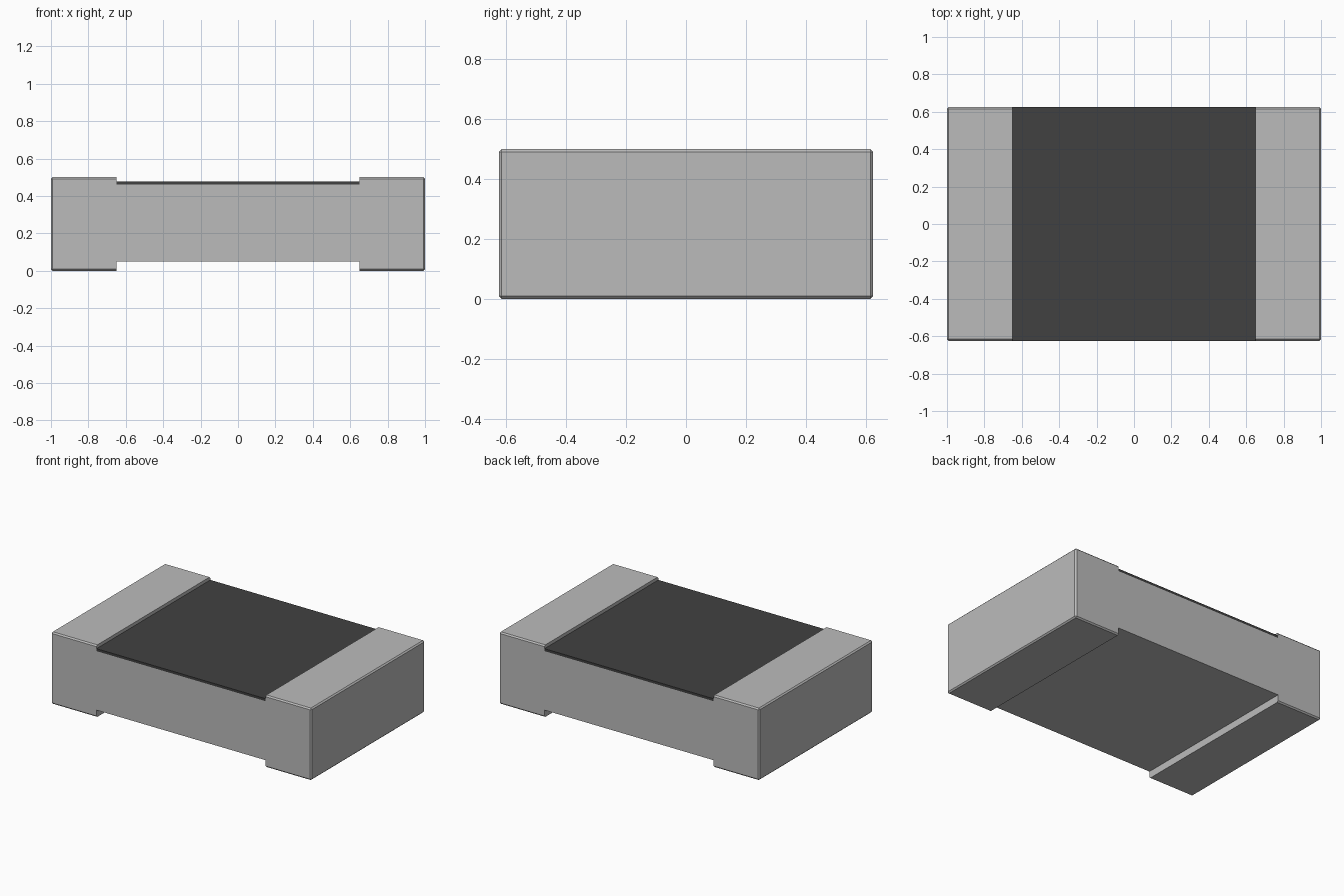
import bpy
import bmesh

if "Cube" in bpy.data.objects:
    bpy.data.objects.remove(bpy.data.objects["Cube"], do_unlink=True)

HALF_LENGTH = 1.0
HALF_WIDTH = 0.625
INNER = 0.65      # where the end caps begin
HEIGHT = 0.5


def make_material(name, value):
    mat = bpy.data.materials.new(name)
    mat.use_nodes = True
    color = (value, value, value, 1.0)
    mat.diffuse_color = color
    mat.node_tree.nodes["Principled BSDF"].inputs["Base Color"].default_value = color
    return mat


def make_box(name, x0, x1, z0, z1, mat, bevel=0.0, keep_x=None):
    """Box across the full width; edges lying on x = keep_x stay sharp."""
    bm = bmesh.new()
    bmesh.ops.create_cube(bm, size=1.0)
    for v in bm.verts:
        v.co.x = x1 if v.co.x > 0 else x0
        v.co.y = HALF_WIDTH if v.co.y > 0 else -HALF_WIDTH
        v.co.z = z1 if v.co.z > 0 else z0
    if bevel:
        edges = [e for e in bm.edges
                 if not all(abs(v.co.x - keep_x) < 1e-4 for v in e.verts)]
        bmesh.ops.bevel(bm, geom=edges, offset=bevel, segments=1,
                        profile=0.5, affect='EDGES')
    bmesh.ops.recalc_face_normals(bm, faces=bm.faces)
    mesh = bpy.data.meshes.new(name)
    bm.to_mesh(mesh)
    bm.free()
    mesh.materials.append(mat)
    obj = bpy.data.objects.new(name, mesh)
    bpy.context.collection.objects.link(obj)
    return obj


light_grey = make_material("light grey", 0.50)
charcoal = make_material("charcoal", 0.053)

# Ceramic block between the caps, raised off the ground
make_box("ceramic_body", -INNER, INNER, 0.05, 0.46, light_grey)

# Dark protective layer on top of the block
make_box("top_coating", -INNER, INNER, 0.46, 0.477, charcoal)

# Metal end caps with small chamfers on the outer edges
make_box("left_terminal", INNER, HALF_LENGTH, 0.0, HEIGHT, light_grey, 0.009, INNER)
make_box("right_terminal", -HALF_LENGTH, -INNER, 0.0, HEIGHT, light_grey, 0.009, -INNER)
